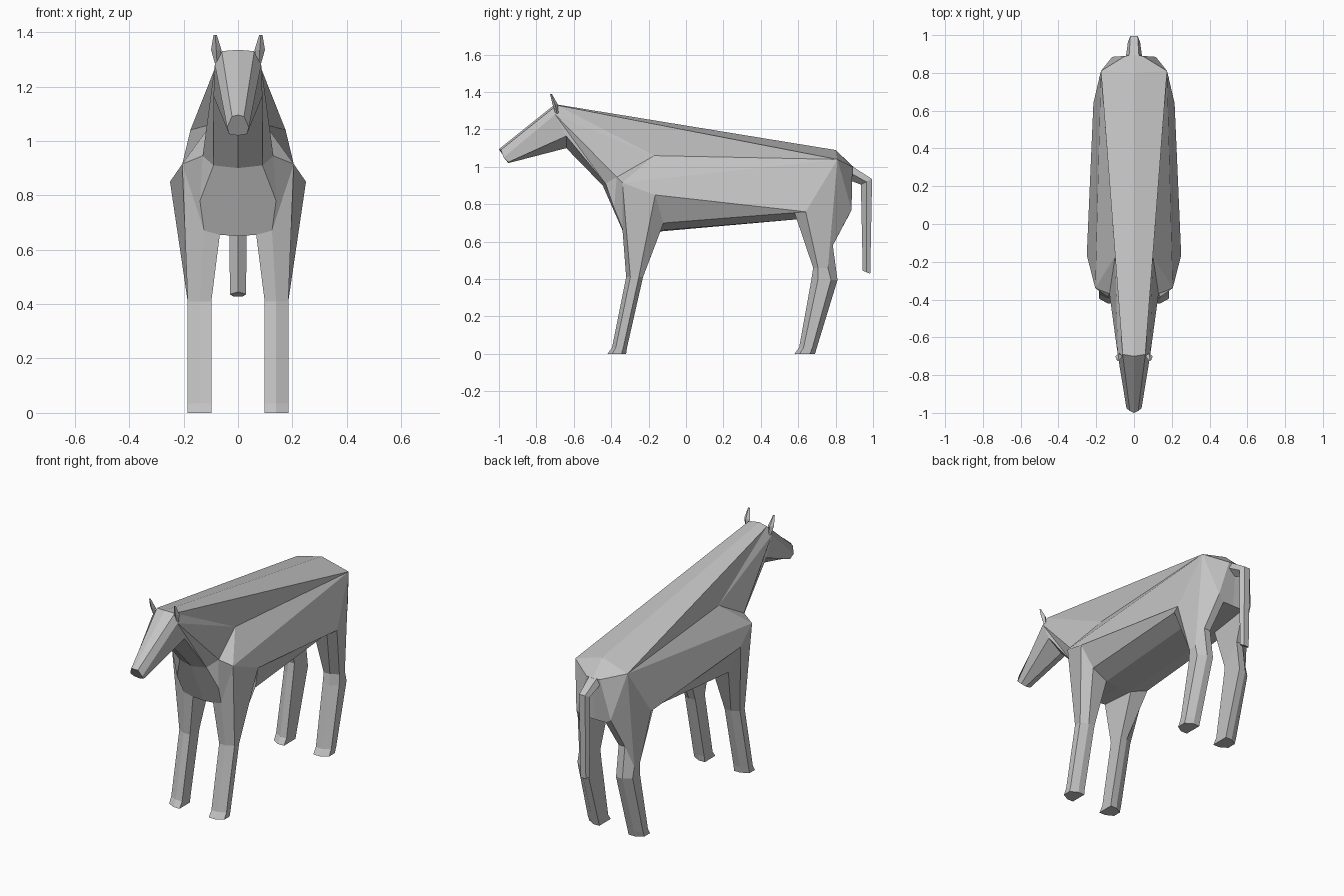
import bpy
import bmesh
from mathutils import Vector

cube = bpy.data.objects.get("Cube")
if cube:
    bpy.data.objects.remove(cube, do_unlink=True)

grey = bpy.data.materials.new("plain_grey")
grey.use_nodes = True
grey.diffuse_color = (.55, .55, .55, 1)
grey.node_tree.nodes["Principled BSDF"].inputs["Base Color"].default_value = (.55, .55, .55, 1)


def build(name, faces):
    """Flat shaded object from half faces, mirrored across x and welded."""
    bm = bmesh.new()
    for side in (1, -1):
        for face in faces:
            bm.faces.new([bm.verts.new((x * side, y, z)) for x, y, z in face])
    bmesh.ops.remove_doubles(bm, verts=bm.verts, dist=.0005)
    bmesh.ops.recalc_face_normals(bm, faces=bm.faces)
    mesh = bpy.data.meshes.new(name)
    bm.to_mesh(mesh)
    bm.free()
    mesh.materials.append(grey)
    bpy.context.collection.objects.link(bpy.data.objects.new(name, mesh))


def loft(rings, closed=True):
    """Quads between successive rings of points."""
    faces = []
    for a, b in zip(rings, rings[1:]):
        for i in range(len(a) if closed else len(a) - 1):
            j = (i + 1) % len(a)
            faces.append([a[i], a[j], b[j], b[i]])
    return faces


def fan(hub, rim):
    """Triangles from a hub point to a chain of rim points."""
    return [[hub, a, b] for a, b in zip(rim, rim[1:])]


# Shared landmarks, left half
poll_mid, poll = (0, -.7, 1.335), (.06, -.69, 1.33)
cheek, jaw, keel = (.085, -.7, 1.28), (.09, -.64, 1.165), (0, -.64, 1.1)
neck, collar = (.1, -.17, 1.06), (.13, -.37, .945)
throat, throat_mid = (.09, -.43, .91), (0, -.445, .9)
chest, breast = (.14, -.385, .78), (.125, -.34, .67)
armpit, breast_mid = (.067, -.335, .655), (0, -.335, .65)
shoulder, elbow, girth = (.205, -.34, .915), (.25, -.165, .85), (.2, -.12, .7)
belly, belly_mid = (.09, -.135, .66), (0, -.135, .655)
hip, thigh, flank = (.175, .81, 1.04), (.215, .64, .76), (.19, .58, .755)
groin, groin_mid = (.09, .6, .72), (0, .6, .72)
rump_mid, dock, dock_mid = (0, .8, 1.09), (.045, .89, 1), (0, .895, 1)
buttock, crotch, crotch_mid = (.115, .885, .77), (.07, .87, .74), (0, .87, .74)

# Head tapering to a blunt muzzle
muzzle = [(0, -1, 1.095), (.022, -.99, 1.09), (.04, -.975, 1.05),
          (.033, -.95, 1.025), (0, -.95, 1.02)]
head = loft([[poll_mid, poll, cheek, jaw, keel], muzzle], closed=False) + [muzzle]

# Neck and sloping back
back = fan(neck, [hip, shoulder, collar, cheek, poll, hip])
back += fan(throat, [collar, cheek, jaw])
back += [[poll_mid, poll, hip, rump_mid], [jaw, throat, throat_mid, keel]]

# Barrel of the trunk
trunk = loft([[shoulder, elbow, girth, belly, belly_mid],
              [hip, thigh, flank, groin, groin_mid]], closed=False)

# Chest
front = [[throat_mid, throat, chest, breast, armpit, breast_mid],
         [throat, collar, chest],
         [collar, shoulder, breast, chest],
         [armpit, breast_mid, belly_mid, belly]]

# Rump
rump = [[rump_mid, hip, dock, dock_mid],
        [dock, hip, buttock],
        [dock_mid, dock, buttock, crotch, crotch_mid],
        [groin, groin_mid, crotch_mid, crotch]]


# Legs growing out of the body
def leg_ring(front_y, back_y, z, heel_lift=0):
    """Six sided section: inner front, round the outside, to inner back."""
    bevel = (back_y - front_y) * .25
    inner, mid, outer = .098, .14, .185
    heel = z + heel_lift
    return [(inner, front_y, z), (mid, front_y, z), (outer, front_y + bevel, z),
            (outer, back_y - bevel, z), (mid, back_y, heel), (inner, back_y, heel)]


def leg(top, *sections):
    rings = [top] + [leg_ring(*section) for section in sections]
    return loft(rings) + [rings[-1]]


front_leg = leg([armpit, breast, shoulder, elbow, girth, belly],
                (-.32, -.23, .41), (-.395, -.315, .035), (-.42, -.32, 0))
hind_leg = leg([groin, flank, thigh, hip, buttock, crotch],
               (.68, .785, .46, .12), (.67, .81, .395),
               (.605, .7, .035), (.58, .69, 0))

build("horse_body", head + back + trunk + front + rump + front_leg + hind_leg)


# Tail: dock reaching back, then hanging straight down
def tail_ring(inner, outer, width):
    """Half section with a ridge on the inside and a flat outer side."""
    middle = (Vector(inner) + Vector(outer)) / 2
    return [(0, *inner), (width, *middle), (width * .6, *outer), (0, *outer)]


tail_rings = [tail_ring((.87, .93), (.87, 1.015), .045),
              tail_ring((.935, .905), (.995, .935), .032),
              tail_ring((.945, .445), (.985, .428), .03)]
build("tail", loft(tail_rings, closed=False) + [tail_rings[0], tail_rings[-1]])


# Ears: thin leaf shapes
def ear_ring(x, y, z, wide, deep):
    return [(x - wide, y, z), (x, y - deep, z), (x + wide, y, z), (x, y + deep, z)]


ear_rings = [ear_ring(.077, -.69, 1.285, .008, .008),
             ear_ring(.08, -.7, 1.335, .019, .014),
             ear_ring(.084, -.722, 1.39, .006, .005)]
build("ears", loft(ear_rings) + [ear_rings[0], ear_rings[-1]])
